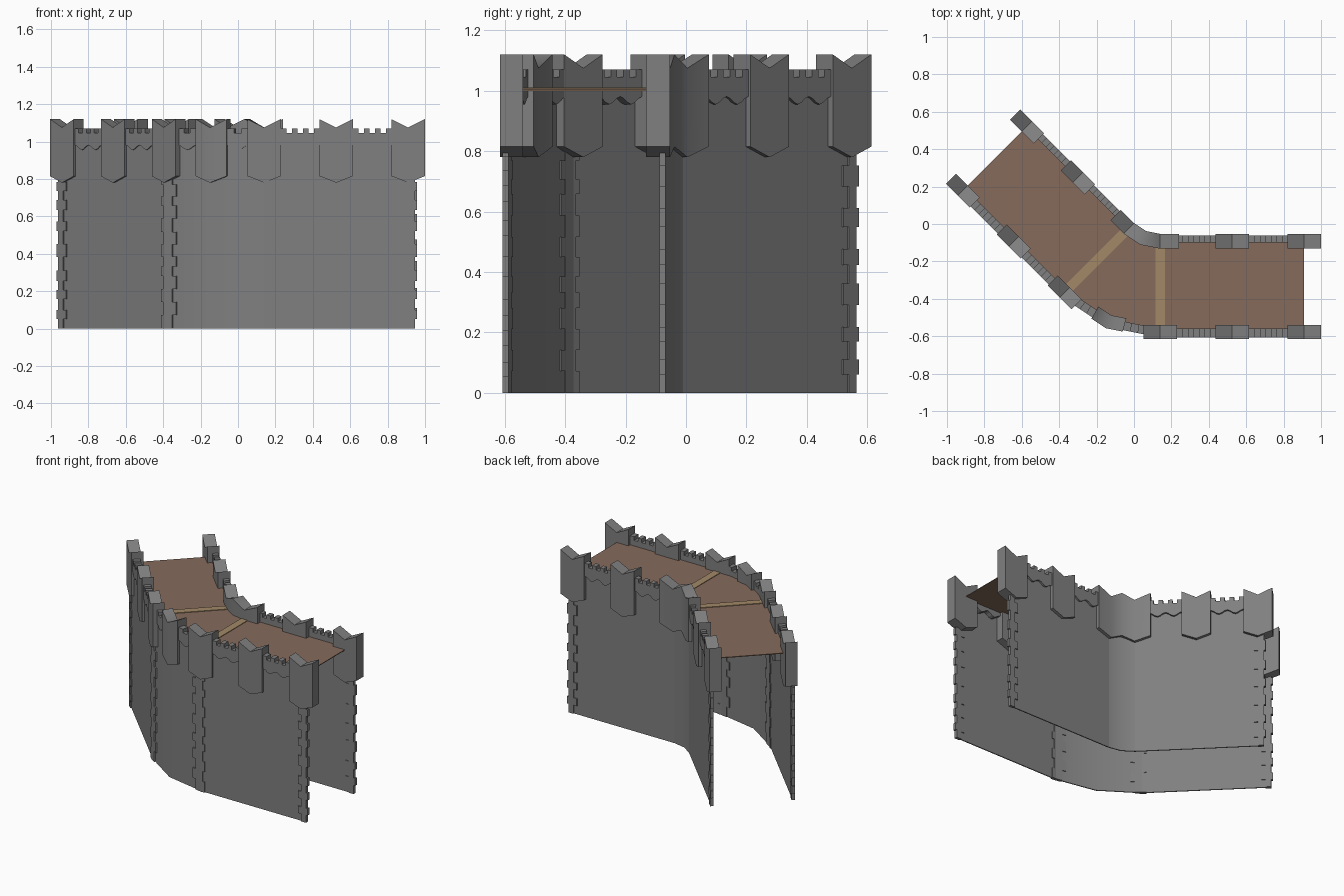
import bpy, bmesh, math, random
from mathutils import Vector

if "Cube" in bpy.data.objects:
    bpy.data.objects.remove(bpy.data.objects["Cube"])

random.seed(4)
CENTRE = Vector((0.14, 0.145, 0))   # centre of the bend
HALF = math.radians(22.5)           # half of the bend angle
HW = 0.09                           # half width of a large merlon


def material(name, rgb):
    m = bpy.data.materials.new(name)
    m.diffuse_color = (*rgb, 1)
    m.use_nodes = True
    m.node_tree.nodes["Principled BSDF"].inputs["Base Color"].default_value = m.diffuse_color
    return m


stone = material("grey stone", (0.215, 0.215, 0.215))
boards = material("brown floor", (0.235, 0.145, 0.105))
timber = material("tan timber", (0.36, 0.25, 0.135))


def point(u, d, z, bend=True):
    """u >= 0 runs along the arm, u from -1 to 0 crosses half the bend; d is the radius."""
    rad = Vector((math.sin(HALF), -math.cos(HALF), 0))
    tan = Vector((math.cos(HALF), math.sin(HALF), 0))
    if u >= 0 or not bend:
        p = rad * d + tan * u
    else:
        p = (rad * d).lerp(Vector((0, -d, 0)), -u)
    return p + Vector((0, 0, z))


def strip(bm, cols, d0, d1, bend=True):
    """Solid swept through columns (u, low z, high z) between two radii."""
    rings = [[bm.verts.new(point(u, d, z, bend))
              for d, z in ((d0, lo), (d1, lo), (d1, hi), (d0, hi))] for u, lo, hi in cols]
    for a, b in zip(rings, rings[1:]):
        for i in range(4):
            j = (i + 1) % 4
            bm.faces.new((a[i], a[j], b[j], b[i]))
    if cols[0][0] > -1 or not bend:     # left open on the mirror plane
        bm.faces.new(rings[0])
    bm.faces.new(rings[-1])


def finish(bm, name, mat, smooth=False):
    """Mirror the half across the bend and turn it into place."""
    bmesh.ops.recalc_face_normals(bm, faces=bm.faces)
    me = bpy.data.meshes.new(name)
    bm.to_mesh(me)
    bm.free()
    me.materials.append(mat)
    ob = bpy.data.objects.new(name, me)
    bpy.context.collection.objects.link(ob)
    ob.location = CENTRE
    ob.rotation_euler.z = -HALF
    ob.modifiers.new("other_arm", 'MIRROR')
    if smooth:
        bpy.ops.object.select_all(action='DESELECT')
        ob.select_set(True)
        bpy.context.view_layer.objects.active = ob
        bpy.ops.object.shade_smooth_by_angle(angle=math.radians(30))


def merlon(bm, c, d0, d1):
    strip(bm, [(c - HW, .815, 1.12), (c, .78, 1.075), (c + HW, .815, 1.12)], d0, d1, False)


def parapet(bm, u0, u1, d0, d1, waves, cells):
    """Thin plate with a wavy lower edge and small teeth on top."""
    n = waves * 6
    strip(bm, [(u0 + (u1 - u0) * i / n,
                .968 + .013 * math.cos(2 * math.pi * waves * i / n), 1.045)
               for i in range(n + 1)], d0, d1)
    w = (u1 - u0) / cells
    for i in range(0, cells, 2):
        strip(bm, [(u0 + w * i, 1.045, 1.07), (u0 + w * (i + 1), 1.045, 1.07)], d0, d1)


def quoins(bm, long, short, d0, d1):
    """Stack of alternating corner stones."""
    z, i = 0.0, 0
    while z < .8:
        h = random.uniform(.045, .075)
        u0, u1 = long if i % 2 else short
        cols = [u0, 0, u1] if u0 < 0 < u1 else [u0, u1]
        strip(bm, [(u, z, min(z + h, .82)) for u in cols], d0, d1)
        z += h
        i += 1


SIDES = {  # wall radii, merlon radii, parapet radii, quoin radii
    "outer": ((.738, .745), (.685, .76), (.705, .752), (.732, .753)),
    "inner": ((.220, .227), (.198, .277), (.207, .245), (.213, .233)),
}
for side, (wall, mer, par, quo) in SIDES.items():
    # straight and bent wall sheets
    bm = bmesh.new()
    strip(bm, [(0, 0, 1.0), (.805, 0, 1.0)], *wall)
    finish(bm, side + "_straight_wall", stone)
    bm = bmesh.new()
    strip(bm, [(-1, 0, 1.0), (0, 0, 1.0)], *wall)
    finish(bm, side + "_bent_wall", stone, True)

    # large merlons
    bm = bmesh.new()
    for c in (.385, .77):
        merlon(bm, c, *mer)
    if side == "outer":
        merlon(bm, 0, *mer)
    finish(bm, side + "_merlons", stone)
    bm = bmesh.new()
    if side == "outer":
        strip(bm, [(-1, .78, 1.075), (-.69, .815, 1.12)], *mer)
    else:
        strip(bm, [(-1, .815, 1.12), (0, .78, 1.075), (HW + .01, .815, 1.12)], *mer)
    finish(bm, side + "_bend_merlon", stone, True)

    # toothed parapets between merlons
    bm = bmesh.new()
    parapet(bm, HW, .385 - HW, *par, 2, 7)
    parapet(bm, .385 + HW, .77 - HW, *par, 2, 7)
    if side == "outer":
        parapet(bm, -.69, -.29, *par, 1, 3)
    finish(bm, side + "_parapets", stone)

    # corner stones
    bm = bmesh.new()
    quoins(bm, (.745, .818), (.77, .807), *quo)
    if side == "outer":
        quoins(bm, (-.25, .012), (-.16, .028), *quo)
    finish(bm, side + "_corner_stones", stone)

# walkway floor
bm = bmesh.new()
strip(bm, [(u, 1.002, 1.007) for u in (-1, 0, .77)], .24, .71)
finish(bm, "walkway_floor", boards)

# timber beams across the floor at each end of the bend
bm = bmesh.new()
strip(bm, [(-.025, .999, 1.011), (.025, .999, 1.011)], .26, .70, False)
finish(bm, "floor_beams", timber)
